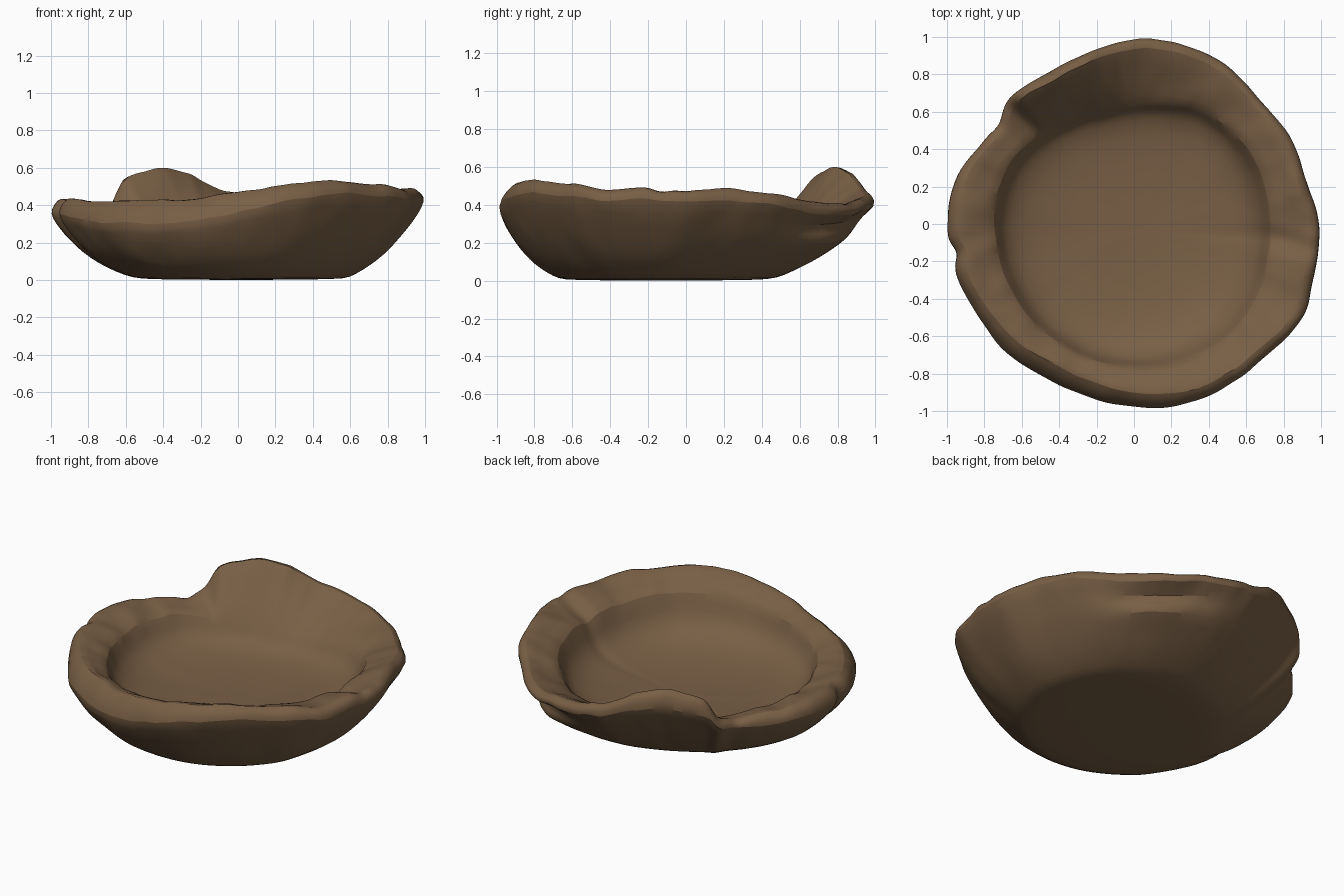
import bpy, bmesh, math
from mathutils import Vector, noise

# Remove the default cube only
cube = bpy.data.objects.get("Cube")
if cube:
    bpy.data.objects.remove(cube, do_unlink=True)

# Rim measurements in hundredths, every 15 degrees anticlockwise from +x
OUTER = [100, 96, 97, 96, 100, 101, 100, 96, 94, 96, 93, 99,
         101, 100, 98, 98, 96, 97, 99, 101, 101, 101, 104, 101]
CREST = [48, 49, 47, 42, 42, 44, 47, 44, 43, 43, 41, 42,
         43, 44, 43, 43, 44, 45, 48, 52, 55, 53, 50, 50]
INNER = [72, 72, 72, 71, 70, 66, 63, 62, 64, 68, 73, 74,
         74, 74, 74, 75, 75, 76, 76, 77, 77, 77, 75, 73]
LIP = [42, 42, 40, 35, 32, 30, 28, 28, 28, 31, 37, 38,
       38, 38, 38, 38, 38, 39, 41, 43, 45, 45, 44, 43]

# Raised torn flap at the back: angle, extra height
FLAP = [(85, 0), (95, .02), (106, .15), (116, .195), (126, .165),
        (133, .13), (136.5, 0)]

# Outer wall: outward fraction, height fraction
WALL = [(0, .01), (.14, .03), (.28, .12), (.45, .25), (.6, .41),
        (.72, .56), (.82, .7), (.91, .84), (1, 1)]


def around(table, deg):
    """Smooth cyclic interpolation of a rim table."""
    i, f = divmod(deg / 15, 1)
    a, b, c, d = (table[(int(i) + k) % 24] / 100 for k in (-1, 0, 1, 2))
    return b + f * (c - a + f * (2*a - 5*b + 4*c - d + f * (3*(b - c) + d - a))) / 2


def flap(deg):
    for (a, h), (b, k) in zip(FLAP, FLAP[1:]):
        if a <= deg < b:
            return h + (k - h) * (deg - a) / (b - a)
    return 0


def bell(value, middle, width):
    return math.exp(-((value - middle) / width) ** 2)


def bump(deg, middle, width):
    return bell((deg - middle + 180) % 360 - 180, 0, width)


def section(deg):
    """Cross-section from the base edge, over the rim, to the floor."""
    way = Vector((math.cos(math.radians(deg)), math.sin(math.radians(deg)), 0))
    radius, crest = around(OUTER, deg), around(CREST, deg)
    inner, lip = around(INNER, deg), around(LIP, deg)
    rise = flap(deg)
    bevel = bump(deg, 245, 40)
    torn = bump(deg, 62, 20)
    fullness = .1 * bump(deg, 220, 65)
    radius -= .04 * bump(deg, 189, 3) + .03 * bump(deg, 143, 5)
    edge = crest - .065 - .08 * bevel + .7 * rise
    crest -= .02 * bump(deg, 352, 3) + .02 * bump(deg, 143, 5)
    lip -= .03 * bump(deg, 355, 4)
    top = radius * (.945 - .055 * bevel)

    points = []
    foot = Vector((.03, -.11, 0)) + way * .5
    for out, up in WALL:
        p = foot.lerp(way * radius, out + fullness * math.sin(math.pi * out))
        p.z = edge * up
        # Folded ledge and crevice below the torn lip
        p += way * torn * (.05 * bell(up, .56, .12) - .1 * bell(up, .82, .1))
        points.append(p)
    # Rounded rim, sloping shelf and inner lip
    p = way * (radius * .6 + top * .4)
    p.z = edge + (crest + rise - edge) * .6
    points.append(p)
    points.append(way * top + Vector((0, 0, crest + rise)))
    for t in (.3, .65, 1):
        p = way * (top + (inner - top) * t)
        p.z = crest + (lip - crest) * t + rise * (1 - t) ** .8
        points.append(p)
    # Inner wall curving into a dished floor
    middle = Vector((.04, -.04, 0))
    for t, drop in ((.965, .38), (.895, .63), (.77, .81), (.58, .92), (.32, .98)):
        p = middle.lerp(way * inner, t)
        p.z = lip + (.14 - lip) * drop
        points.append(p)

    # Hand-worked lumps, strongest on the rim
    for i, p in enumerate(points):
        strength = .02 if 8 <= i <= 13 else .01 if 4 <= i < 8 else .003
        if i > 1:
            lump = noise.noise(p * 5) + .5 * noise.noise(p * 11)
            p.z += strength * lump
            p += way * (strength * .4 * noise.noise(p * 7 + way))
    return points


# Clay colour
clay = bpy.data.materials.new("brown clay")
clay.use_nodes = True
colour = (.19, .115, .06, 1)
clay.diffuse_color = colour
shader = next(n for n in clay.node_tree.nodes if n.type == "BSDF_PRINCIPLED")
shader.inputs["Base Color"].default_value = colour
shader.inputs["Roughness"].default_value = .9

# Skin the sections into a closed bowl
bm = bmesh.new()
STEPS = 180
loops = [[bm.verts.new(p) for p in section(360 * k / STEPS)] for k in range(STEPS)]
bottom = bm.verts.new((.03, -.11, 0))
floor = bm.verts.new((.04, -.04, .14))
for k, here in enumerate(loops):
    there = loops[(k + 1) % STEPS]
    bm.faces.new((bottom, there[0], here[0]))
    bm.faces.new((floor, here[-1], there[-1]))
    for i in range(len(here) - 1):
        bm.faces.new((here[i], there[i], there[i + 1], here[i + 1]))
bmesh.ops.recalc_face_normals(bm, faces=bm.faces)

# Settle the bowl on the ground
lowest = min(v.co.z for v in bm.verts)
bmesh.ops.translate(bm, verts=bm.verts, vec=(0, 0, -lowest))

mesh = bpy.data.meshes.new("clay_bowl")
bm.to_mesh(mesh)
bm.free()
mesh.materials.append(clay)
bowl = bpy.data.objects.new("clay_bowl", mesh)
bpy.context.collection.objects.link(bowl)

# Smooth surface with sharp tears kept
bpy.ops.object.select_all(action="DESELECT")
bowl.select_set(True)
bpy.context.view_layer.objects.active = bowl
bpy.ops.object.shade_smooth_by_angle(angle=math.radians(50))
smooth = bowl.modifiers.new("soft_clay", "SUBSURF")
smooth.levels = smooth.render_levels = 1
